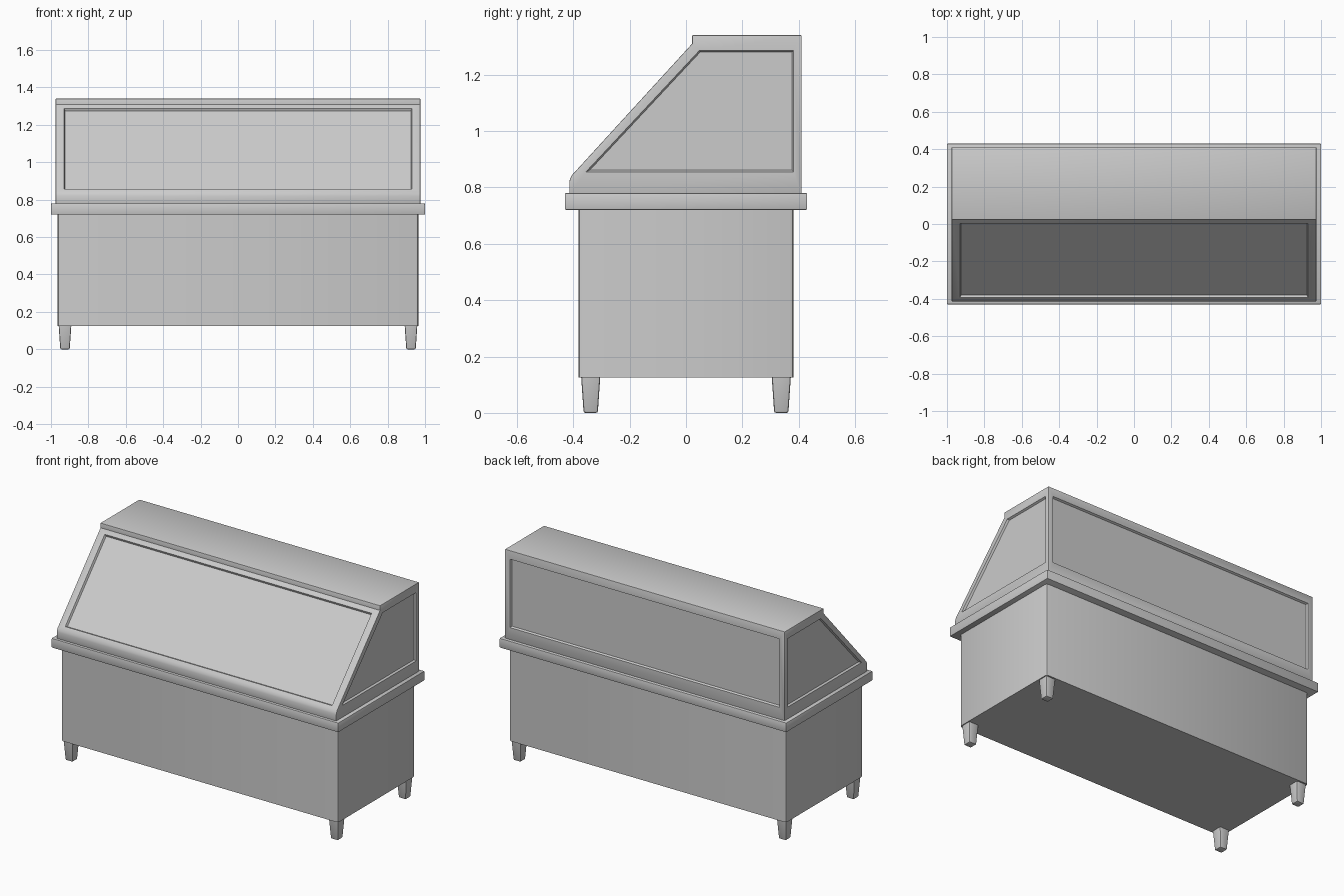
import bpy, bmesh, math
from mathutils import Vector

if "Cube" in bpy.data.objects:
    bpy.data.objects.remove(bpy.data.objects["Cube"])


def finish(bm, name):
    bmesh.ops.recalc_face_normals(bm, faces=bm.faces)
    me = bpy.data.meshes.new(name)
    bm.to_mesh(me)
    bm.free()
    ob = bpy.data.objects.new(name, me)
    bpy.context.collection.objects.link(ob)
    bpy.ops.object.select_all(action='DESELECT')
    ob.select_set(True)
    bpy.context.view_layer.objects.active = ob
    bpy.ops.object.shade_smooth_by_angle(angle=math.radians(30))
    return ob


def box(name, hx, hy, z0, z1, bevel, segs=2, taper=1.0, at=(0, 0), pick=lambda e: True):
    """Box of half sizes hx, hy; taper shrinks the bottom; pick selects edges to bevel."""
    bm = bmesh.new()
    bmesh.ops.create_cube(bm, size=2)
    for v in bm.verts:
        t = taper if v.co.z < 0 else 1
        v.co = (at[0] + v.co.x * hx * t, at[1] + v.co.y * hy * t, z1 if v.co.z > 0 else z0)
    bmesh.ops.bevel(bm, geom=[e for e in bm.edges if pick(e)], offset=bevel,
                    segments=segs, profile=0.5, affect='EDGES')
    return finish(bm, name)


def vertical(e):
    return abs(e.verts[0].co.z - e.verts[1].co.z) > 0.01


# Cabinet body and counter slab
box("cabinet_body", 0.965, 0.382, 0.125, 0.725, 0.014, pick=vertical)
box("counter_slab", 1.0, 0.43, 0.72, 0.78, 0.005)

# Four tapered feet
for sx, xn in ((-1, "left"), (1, "right")):
    for sy, yn in ((-1, "front"), (1, "back")):
        box(f"{yn}_{xn}_foot", 0.034, 0.034, 0.0, 0.13, 0.007, taper=0.74,
            at=(sx * 0.925, sy * 0.338),
            pick=lambda e: vertical(e) or e.verts[0].co.z < 0.01)

# Display hood: side profile (y, z) extruded along x
HX = 0.975
profile = [(-0.414, 0.775), (-0.414, 0.82), (-0.411, 0.831), (-0.404, 0.844),
           (0.022, 1.31), (0.022, 1.34), (0.41, 1.34), (0.41, 0.775)]
bm = bmesh.new()
face = bm.faces.new([bm.verts.new((-HX, y, z)) for y, z in profile])
new = bmesh.ops.extrude_face_region(bm, geom=[face])["geom"]
bmesh.ops.translate(bm, vec=(2 * HX, 0, 0),
                    verts=[g for g in new if isinstance(g, bmesh.types.BMVert)])
bmesh.ops.recalc_face_normals(bm, faces=bm.faces)
bmesh.ops.bevel(bm, geom=[e for e in bm.edges if e.calc_face_angle_signed() > math.radians(40)],
                offset=0.003, segments=2, profile=0.5, affect='EDGES')

# Window outlines on the slope, back and both ends
k = (1.31 - 0.844) / (0.022 + 0.404)


def slope(z):
    return -0.404 + (z - 0.844) / k


side = [(-0.355, 0.855), (0.048, 1.286), (0.382, 1.286), (0.382, 0.855)]
windows = [
    (Vector((0, -k, 1)).normalized(),
     [Vector((x, slope(z), z)) for x in (-0.93, 0.93) for z in (0.857, 1.288)]),
    (Vector((0, 1, 0)), [Vector((x, 0.41, z)) for x in (-0.94, 0.94) for z in (0.855, 1.286)]),
    (Vector((1, 0, 0)), [Vector((HX, y, z)) for y, z in side]),
    (Vector((-1, 0, 0)), [Vector((-HX, y, z)) for y, z in side]),
]


def largest(normal):
    bm.normal_update()
    return max((f for f in bm.faces if f.normal.dot(normal) > 0.98), key=lambda f: f.calc_area())


# Inset each face, snap it to the outline, then sink the pane with a chamfered rim
for normal, corners in windows:
    f = largest(normal)
    bmesh.ops.inset_individual(bm, faces=[f], thickness=0.003, use_even_offset=True)
    for v in f.verts:
        v.co = min(corners, key=lambda c: (c - v.co).length)
    bmesh.ops.remove_doubles(bm, verts=bm.verts, dist=1e-5)
    bmesh.ops.inset_individual(bm, faces=[largest(normal)], thickness=0.006,
                               depth=-0.012, use_even_offset=True)
finish(bm, "display_hood")
